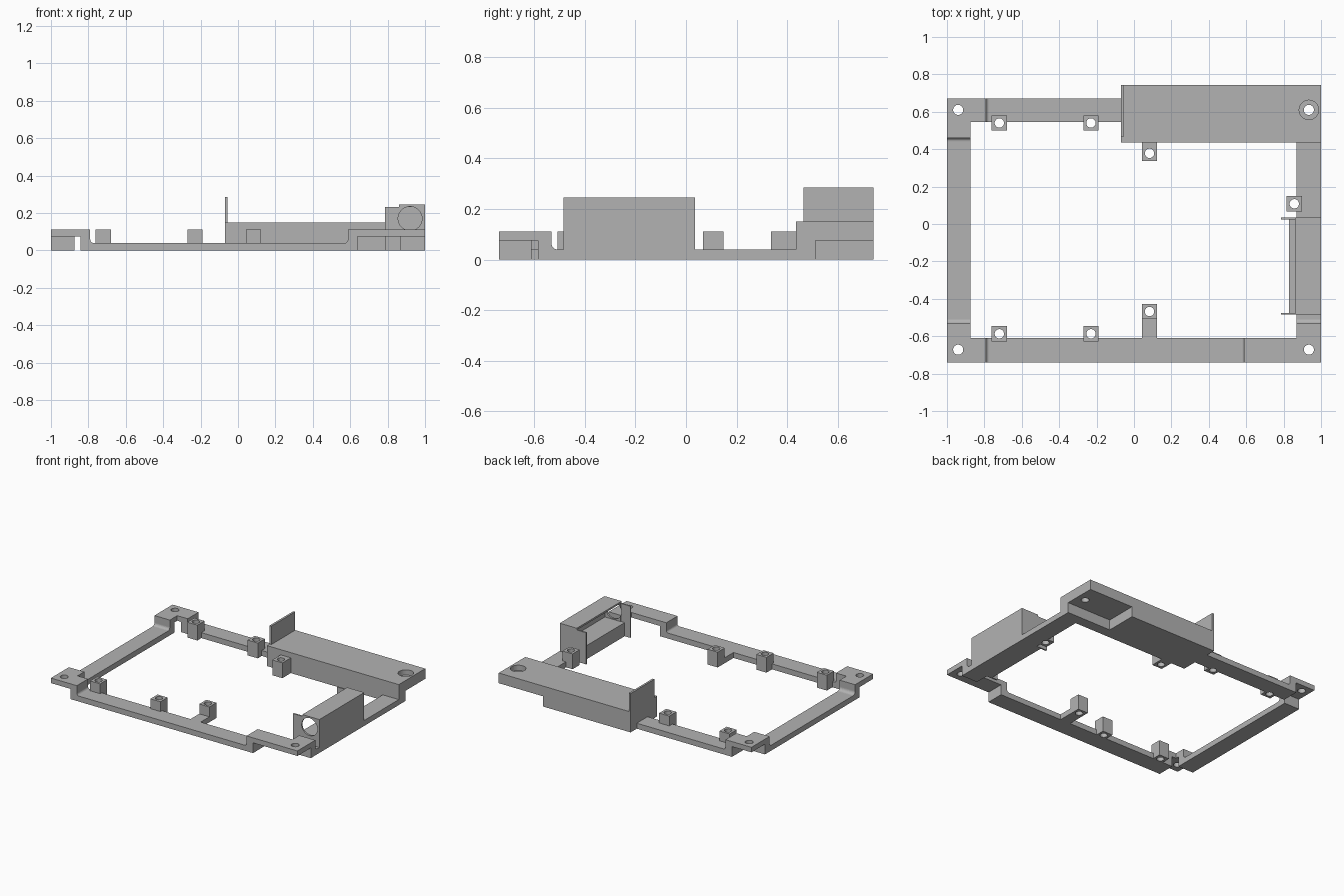
import bpy, bmesh, math
from mathutils import Vector

old = bpy.data.objects.get("Cube")
if old:
    bpy.data.objects.remove(old, do_unlink=True)

# One plain grey material
grey = bpy.data.materials.new("plain grey")
grey.use_nodes = True
colour = (0.45, 0.45, 0.45, 1)
grey.diffuse_color = colour
grey.node_tree.nodes["Principled BSDF"].inputs["Base Color"].default_value = colour

LOW, UNDER, TAB, BLOCK = 0.04, 0.075, 0.112, 0.15
RISER = 0.053


def finish(bm, name):
    bmesh.ops.recalc_face_normals(bm, faces=bm.faces)
    mesh = bpy.data.meshes.new(name)
    bm.to_mesh(mesh)
    bm.free()
    obj = bpy.data.objects.new(name, mesh)
    bpy.context.collection.objects.link(obj)
    mesh.materials.append(grey)
    return obj


def prism(name, points, axis, lo, hi):
    """Extrude a (run, height) or (x, y) outline along an axis."""
    place = {"x": lambda u, v: (lo, u, v),
             "y": lambda u, v: (u, lo, v),
             "z": lambda u, v: (u, v, lo)}[axis]
    bm = bmesh.new()
    face = bm.faces.new([bm.verts.new(place(u, v)) for u, v in points])
    step = Vector([(hi - lo) * (axis == a) for a in "xyz"])
    out = bmesh.ops.extrude_face_region(bm, geom=[face])
    bmesh.ops.translate(bm, vec=step,
                        verts=[g for g in out["geom"] if isinstance(g, bmesh.types.BMVert)])
    return finish(bm, name)


def box(name, x, y, z):
    return prism(name, [(x[0], y[0]), (x[1], y[0]), (x[1], y[1]), (x[0], y[1])], "z", *z)


def cut(obj, cutter):
    """Subtract a cutter and remove it."""
    mod = obj.modifiers.new("cut", "BOOLEAN")
    mod.operation, mod.solver, mod.object = "DIFFERENCE", "EXACT", cutter
    bpy.context.view_layer.objects.active = obj
    bpy.ops.object.modifier_apply(modifier=mod.name)
    bpy.data.objects.remove(cutter, do_unlink=True)


def drill(obj, centre, radius, axis, lo, hi):
    ring = [(centre[0] + radius * math.cos(math.tau * i / 32),
             centre[1] + radius * math.sin(math.tau * i / 32)) for i in range(32)]
    cut(obj, prism("hole_cutter", ring, axis, lo, hi))


def raised_end(start, edge, fillet, side):
    """Underside, end and top of a raised tab, from its foot to its fillet."""
    foot = edge - side * RISER
    curve = [(edge + side * fillet * (1 - math.cos(a)), LOW + fillet * (1 - math.sin(a)))
             for a in (math.pi / 2 * i / 6 for i in range(7))]
    return [(foot, 0), (foot, UNDER), (start, UNDER), (start, TAB), (edge, TAB)] + curve


def bar(name, axis, lo, hi, first, last):
    """A low bar with raised ends; a plain number makes a plain end."""
    a = raised_end(*first, 1)
    b = raised_end(*last, -1)[::-1] if isinstance(last, tuple) else [(last, LOW), (last, 0)]
    return prism(name, a + b, axis, lo, hi)


# Frame bars with raised mounting tabs
front = bar("front_bar", "y", -0.74, -0.61, (-1, -0.79, 0.018), (1, 0.587, 0.015))
back = bar("back_bar", "y", 0.545, 0.67, (-1, -0.79, 0.018), -0.07)
bar("left_bar", "x", -1, -0.875, (-0.61, -0.532, 0.025), (0.545, 0.46, 0.02))
bar("right_bar", "x", 0.87, 1, (-0.61, -0.532, 0.025), 0.435)
for tab, x, y in ((front, -0.94, -0.672), (front, 0.935, -0.672), (back, -0.94, 0.61)):
    drill(tab, (x, y), 0.027, "z", -0.1, 0.3)

# Thick back block with a recessed corner and a counterbored hole
block = box("back_block", (-0.07, 1), (0.435, 0.742), (0, BLOCK))
cut(block, box("corner_cutter", (0.64, 1.1), (0.512, 0.9), (-0.1, UNDER)))
drill(block, (0.935, 0.61), 0.052, "z", TAB, 0.3)
drill(block, (0.935, 0.61), 0.027, "z", -0.1, 0.3)
box("upright_plate", (-0.07, -0.055), (0.465, 0.742), (BLOCK, 0.285))

# Small posts with screw holes
for i, (x, y) in enumerate(((-0.72, 0.54), (-0.23, 0.54), (0.083, 0.378), (0.857, 0.108),
                            (-0.72, -0.587), (-0.23, -0.587), (0.083, -0.468))):
    # cut the bar below so that each hole runs right through
    post = box(f"screw_post_{i + 1}", (x - 0.041, x + 0.041), (y - 0.041, y + 0.041), (0, TAB))
    drill(post, (x, y), 0.025, "z", -0.1, 0.3)
    for name in ("front_bar", "back_bar", "right_bar"):
        drill(bpy.data.objects[name], (x, y), 0.025, "z", -0.1, 0.3)
box("front_post_arm", (0.042, 0.124), (-0.61, -0.509), (0, LOW))
box("back_post_arm", (0.042, 0.124), (0.419, 0.435), (0, TAB))

# Side housing, open towards the middle, with a round hole in its front end
housing = box("side_housing", (0.862, 1), (-0.485, 0.035), (0, 0.245))
cut(housing, box("cavity_cutter", (0.8, 0.988), (-0.472, 0.022), (0.1, 0.232)))
drill(housing, (0.92, 0.17), 0.064, "y", -0.6, -0.4)
box("housing_ledge", (0.83, 0.862), (-0.475, 0.025), (0, 0.1))
for name, y in (("front_flange", -0.485), ("back_flange", 0.025)):
    flange = box(name, (0.785, 0.862), (y, y + 0.01), (0, 0.232))
    if name == "front_flange":
        drill(flange, (0.92, 0.17), 0.064, "y", -0.6, -0.4)
